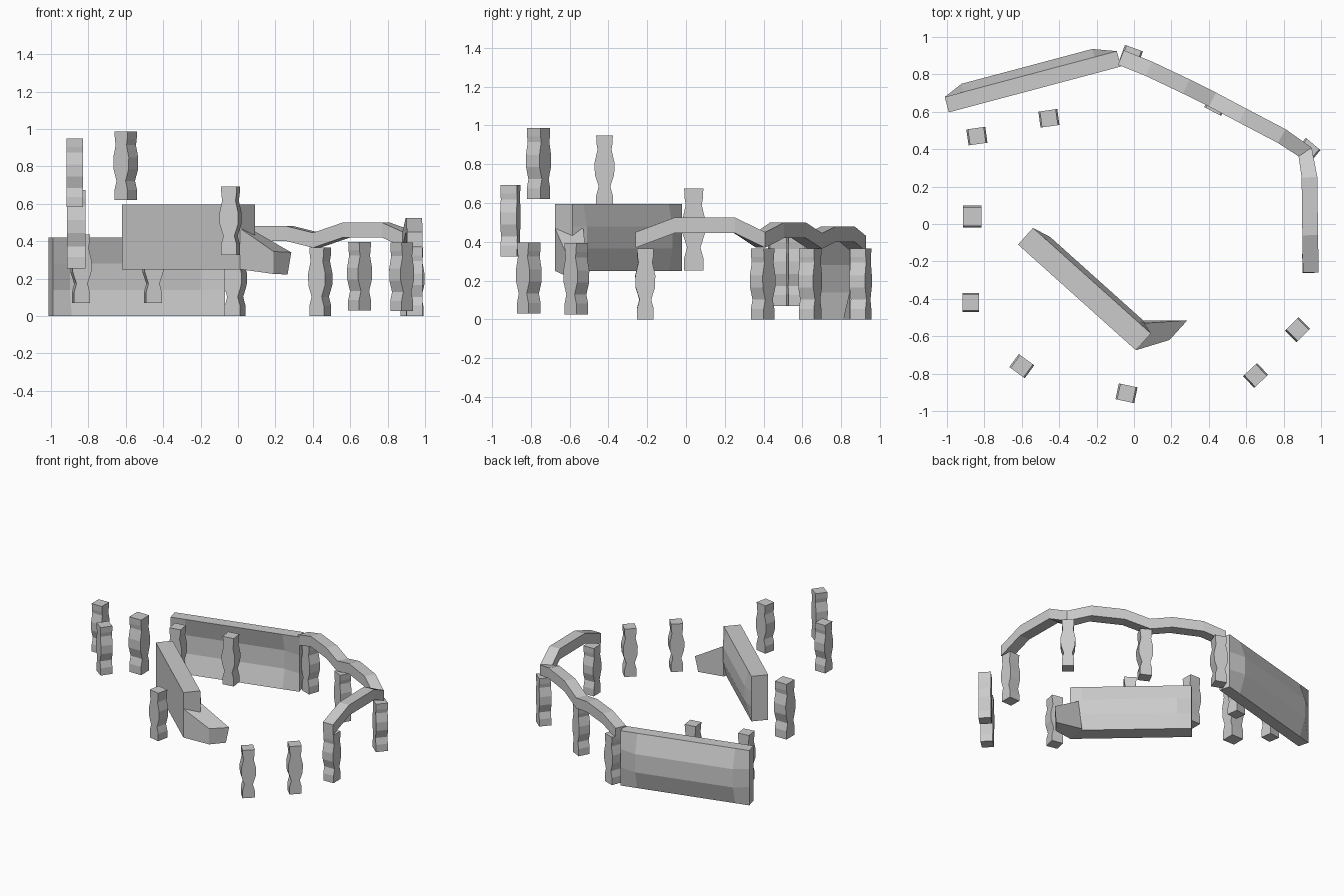
import bpy
from math import radians, cos, sin
from mathutils import Vector

if "Cube" in bpy.data.objects:
    bpy.data.objects.remove(bpy.data.objects["Cube"])


def mesh_object(name, verts, faces):
    me = bpy.data.meshes.new(name)
    me.from_pydata(verts, [], faces)
    me.update()
    ob = bpy.data.objects.new(name, me)
    bpy.context.collection.objects.link(ob)
    # consistent outward normals
    import bmesh
    bm = bmesh.new()
    bm.from_mesh(me)
    bmesh.ops.recalc_face_normals(bm, faces=bm.faces)
    bm.to_mesh(me)
    bm.free()
    return ob


def loft(name, rings):
    """Skin four-sided rings and cap both ends."""
    verts = [v for r in rings for v in r]
    faces = [(3, 2, 1, 0)]
    for i in range(len(rings) - 1):
        a, b = i * 4, i * 4 + 4
        faces += [(a + j, a + (j + 1) % 4, b + (j + 1) % 4, b + j) for j in range(4)]
    n = len(verts)
    faces.append((n - 4, n - 3, n - 2, n - 1))
    return mesh_object(name, verts, faces)


# baluster profile: (height fraction, half width along the ring)
PROFILE = [(0, .043), (.15, .043), (.28, .03), (.45, .05),
           (.62, .051), (.80, .036), (.88, .041), (1, .043)]


def post(name, x, y, z, angle, scale=1.0):
    a = radians(angle)
    t, n = Vector((cos(a), sin(a), 0)), Vector((-sin(a), cos(a), 0))
    rings = []
    for f, w in PROFILE:
        c = Vector((x, y, z + f * .367 * scale))
        rings.append([c + (t * sx * w + n * sy * .043) * (scale if sx else 1)
                      for sx, sy in ((-1, -1), (1, -1), (1, 1), (-1, 1))])
    return loft(name, rings)


# loose balusters floating round the ring
loose = [(-.84, .47, .07, 8, 1), (-.455, .565, .07, 8, 1),
         (-.865, .04, .253, 90, 1.15), (-.873, -.42, .582, 90, 1),
         (-.60, -.76, .62, -36, 1), (-.04, -.905, .325, -12, 1),
         (.65, -.81, .03, 43, 1), (.875, -.565, .026, 45, 1)]
for i, p in enumerate(loose):
    post(f"loose_post_{i + 1}", *p)

# balusters that carry the rail
standing = [(.943, -.21, 0, 91), (.93, .395, 0, -40),
            (.44, .64, 0, -27), (-.015, .90, 0, -20)]
for i, p in enumerate(standing):
    post(f"standing_post_{i + 1}", *p)

# wavy handrail, points on the underside centre line
path = [Vector(p) for p in (
    (.945, -.26, .37), (.942, -.06, .445), (.938, .25, .445), (.915, .385, .37),
    (.79, .47, .42), (.58, .58, .42), (.42, .665, .365),
    (.28, .735, .40), (.08, .83, .40), (-.07, .89, .35))]
rings = []
for i, p in enumerate(path):
    d = path[min(i + 1, len(path) - 1)] - path[max(i - 1, 0)]
    side = Vector((-d.y, d.x, 0)).normalized() * .042
    up = Vector((0, 0, .08))
    rings.append([p - side, p + side, p + side + up, p - side + up])
loft("handrail", rings)


def panel(name, start, end, thick, z0, z1, us, bulge_front, bulge_back):
    """Wall slab on a 4 x 4 grid whose inner points are pushed backwards."""
    s, e = Vector((*start, 0)), Vector((*end, 0))
    d = (e - s).normalized()
    n = Vector((-d.y, d.x, 0))
    verts, faces = [], []
    for layer, bulge in ((0, bulge_front), (thick, bulge_back)):
        for j in range(4):
            for i, u in enumerate(us):
                inner = 0 < j < 3 and 0 < i < 3
                p = s.lerp(e, u) + n * (layer + (bulge if inner else 0))
                p.z = z0 + (z1 - z0) * j / 3
                verts.append(p)
    for o in (0, 16):
        for j in range(3):
            for i in range(3):
                a = o + j * 4 + i
                faces.append((a, a + 1, a + 5, a + 4))
    rim = [0, 1, 2, 3, 7, 11, 15, 14, 13, 12, 8, 4]
    for a, b in zip(rim, rim[1:] + rim[:1]):
        faces.append((a, b, b + 16, a + 16))
    return mesh_object(name, verts, faces)


# standing back wall and floating broken wall
panel("back_wall", (-.99, .597), (-.07, .842), .085, 0, .42,
      (0, .11, .87, 1), .04, .045)
panel("floating_wall", (-.62, -.11), (.01, -.675), .12, .25, .595,
      (0, .12, .9, 1), 0, .025)

# tapered stub on the end of the floating wall
loft("wall_stub", [
    [(.01, -.675, .25), (.04, -.515, .25), (.06, -.53, .47), (.01, -.675, .47)],
    [(.19, -.62, .225), (.265, -.525, .222), (.285, -.515, .34), (.19, -.62, .345)]])
